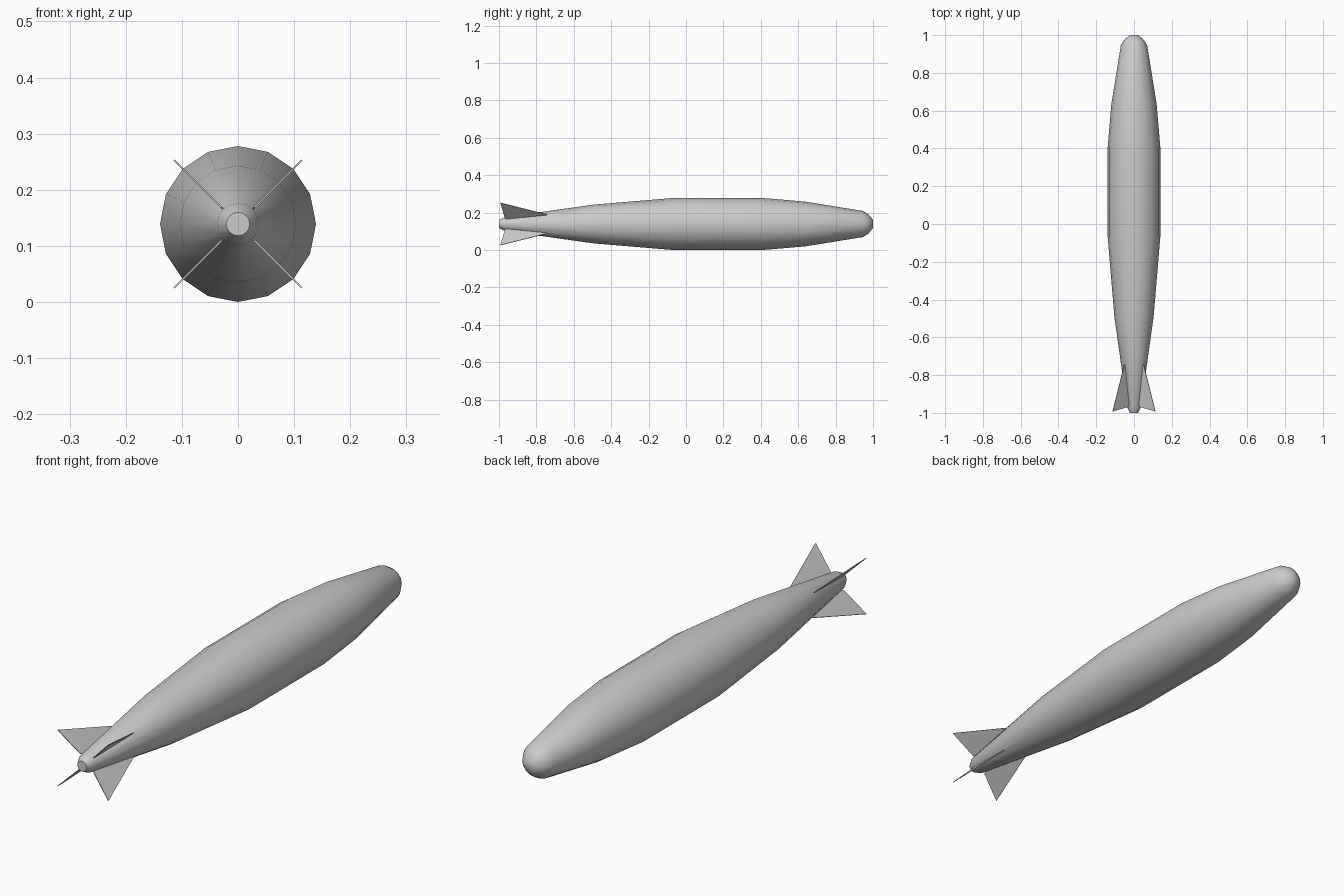
import bpy, bmesh, math

if "Cube" in bpy.data.objects:
    bpy.data.objects.remove(bpy.data.objects["Cube"])

CZ = 0.139
SIDES = 16


def make_object(name, bm, angle):
    bmesh.ops.recalc_face_normals(bm, faces=bm.faces)
    mesh = bpy.data.meshes.new(name)
    bm.to_mesh(mesh)
    bm.free()
    ob = bpy.data.objects.new(name, mesh)
    bpy.context.collection.objects.link(ob)
    bpy.ops.object.select_all(action='DESELECT')
    ob.select_set(True)
    bpy.context.view_layer.objects.active = ob
    bpy.ops.object.shade_smooth_by_angle(angle=math.radians(angle))
    return ob


# Hull: tapered body of revolution along y, as (y, radius)
profile = [(-1.0, 0.021), (-0.97, 0.037), (-0.49, 0.104), (-0.07, 0.139),
           (0.41, 0.139), (0.635, 0.12), (0.945, 0.07), (0.975, 0.052), (1.0, 0.022)]
bm = bmesh.new()
rings = []
for y, r in profile:
    rings.append([bm.verts.new((r * math.sin(2 * math.pi * i / SIDES), y,
                                CZ + r * math.cos(2 * math.pi * i / SIDES)))
                  for i in range(SIDES)])
for a, b in zip(rings, rings[1:]):
    for i in range(SIDES):
        j = (i + 1) % SIDES
        bm.faces.new((a[i], a[j], b[j], b[i]))
bm.faces.new(rings[0])
bm.faces.new(rings[-1])
make_object("hull", bm, 50)

# Tail fins: thin diagonal plates, outline as (y, radial distance)
outline = [(-0.735, 0.069), (-0.993, 0.161), (-0.968, 0.042), (-0.95, 0.034)]
for k in range(4):
    ang = math.radians(45 + 90 * k)
    c, s = math.cos(ang), math.sin(ang)
    bm = bmesh.new()
    sides = []
    for t in (-0.0015, 0.0015):
        sides.append([bm.verts.new((r * c - t * s, y, CZ + r * s + t * c))
                      for y, r in outline])
        bm.faces.new(sides[-1])
    for i in range(len(outline)):
        j = (i + 1) % len(outline)
        bm.faces.new((sides[0][i], sides[0][j], sides[1][j], sides[1][i]))
    make_object(f"tail_fin_{k + 1}", bm, 30)
